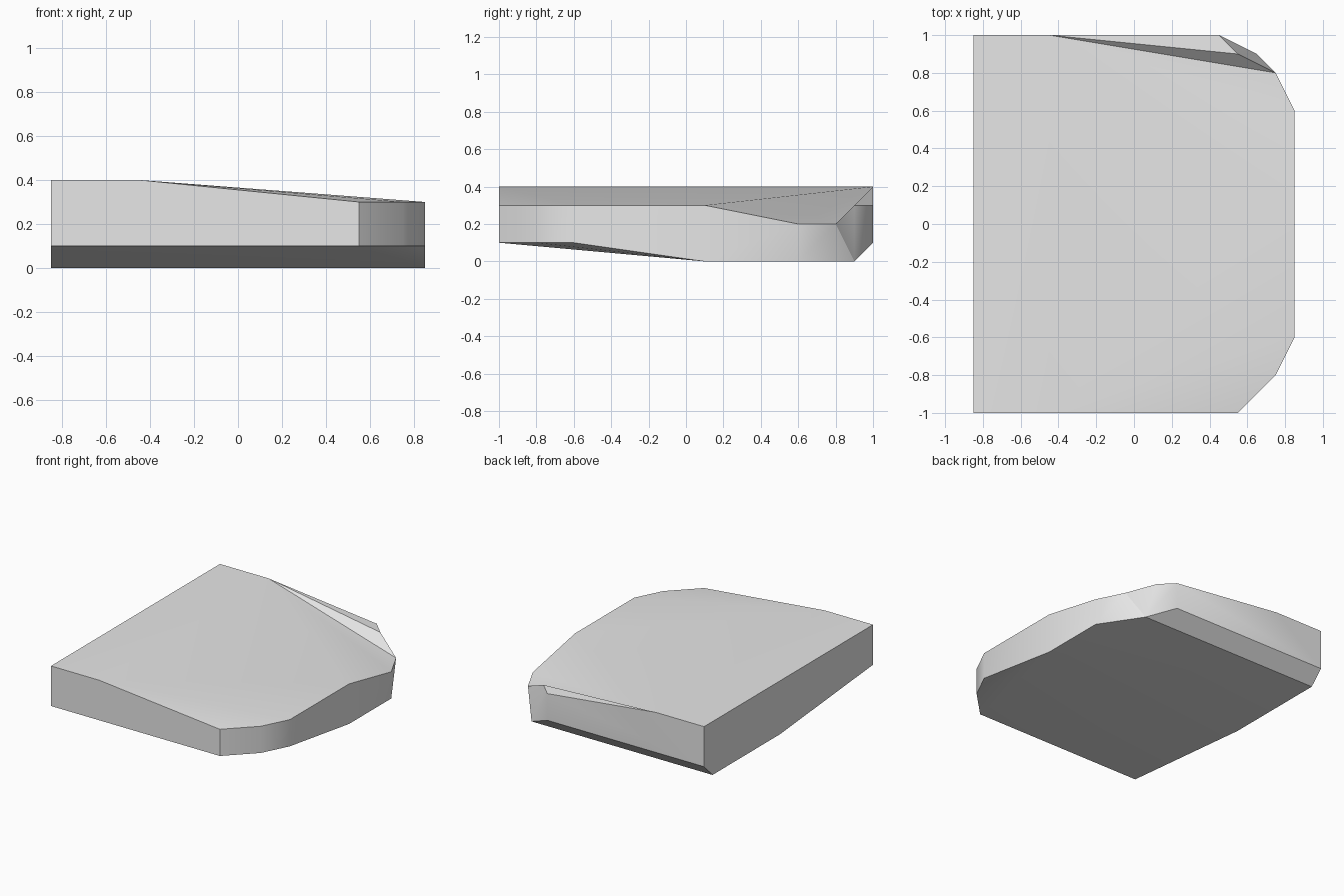
import bpy, bmesh, math

cube = bpy.data.objects.get("Cube")
if cube:
    bpy.data.objects.remove(cube)

grey = bpy.data.materials.new("light grey")
grey.use_nodes = True
colour = (0.8, 0.8, 0.8, 1)
grey.diffuse_color = colour
grey.node_tree.nodes["Principled BSDF"].inputs["Base Color"].default_value = colour

S, E = 0.85, 1.0  # half width, half length
bm = bmesh.new()
known = {}


def vert(p):
    if p not in known:
        known[p] = bm.verts.new(p)
    return known[p]


def face(*points):
    bm.faces.new([vert(p) for p in points])


def fan(hub, rim):
    for a, b in zip(rim, rim[1:]):
        face(hub, a, b)


# Rounded front corner, shared by the top and bottom outlines
corner = [(0.55, -E), (0.75, -0.8), (S, -0.6)]
top_front = [(x, y, 0.3) for x, y in corner]
low_front = [(x, y, 0.1) for x, y in corner]

# Upper rim along the sloping side and the dented back corner
top_mid = (S, 0.1, 0.3)
top_back = [(S, 0.6, 0.2), (0.75, 0.8, 0.2), (0.55, 0.9, 0.3), (0.45, E, 0.3)]
ridge_front, ridge_back = (-0.45, -E, 0.4), (-0.45, E, 0.4)
left_front, left_back = (-S, -E, 0.4), (-S, E, 0.4)

# Lower rim
low_mid, low_side, low_rear = (S, 0.1, 0), (S, 0.6, 0), (0.65, 0.9, 0)
low_tip = (0.45, E, 0.1)
lf, lm, lr, lt = (-S, -E, 0.1), (-S, 0.1, 0), (-S, 0.9, 0), (-S, E, 0.1)

# Top: flat strip, then slopes falling towards the side
face(left_front, ridge_front, ridge_back, left_back)
fan(ridge_front, top_front + [top_mid])
face(ridge_front, top_mid, ridge_back)
fan(ridge_back, [top_mid] + top_back)

# Underside: raised front, flat middle and back chamfer
face(lf, lm, low_mid, low_front[0])
fan(low_mid, low_front[::-1])
face(lm, lr, low_rear, low_side, low_mid)
face(lr, lt, low_tip, low_rear)

# Front wall, corner walls and long side
face(lf, low_front[0], top_front[0], ridge_front, left_front)
for i in range(2):
    face(low_front[i], low_front[i + 1], top_front[i + 1], top_front[i])
face(low_front[2], low_mid, top_mid, top_front[2])
face(low_mid, low_side, top_back[0], top_mid)

# Faceted back corner
face(low_side, top_back[1], top_back[0])
fan(low_rear, [top_back[3], top_back[2], top_back[1], low_side])
face(low_rear, low_tip, top_back[3])

# Back wall and straight left wall
face(low_tip, lt, left_back, ridge_back, top_back[3])
face(lf, left_front, left_back, lt, lr, lm)

bmesh.ops.recalc_face_normals(bm, faces=bm.faces)
mesh = bpy.data.meshes.new("wedge_slab")
bm.to_mesh(mesh)
bm.free()
mesh.materials.append(grey)
slab = bpy.data.objects.new("wedge_slab", mesh)
bpy.context.collection.objects.link(slab)

bpy.ops.object.select_all(action="DESELECT")
slab.select_set(True)
bpy.context.view_layer.objects.active = slab
bpy.ops.object.shade_smooth_by_angle(angle=math.radians(30))
